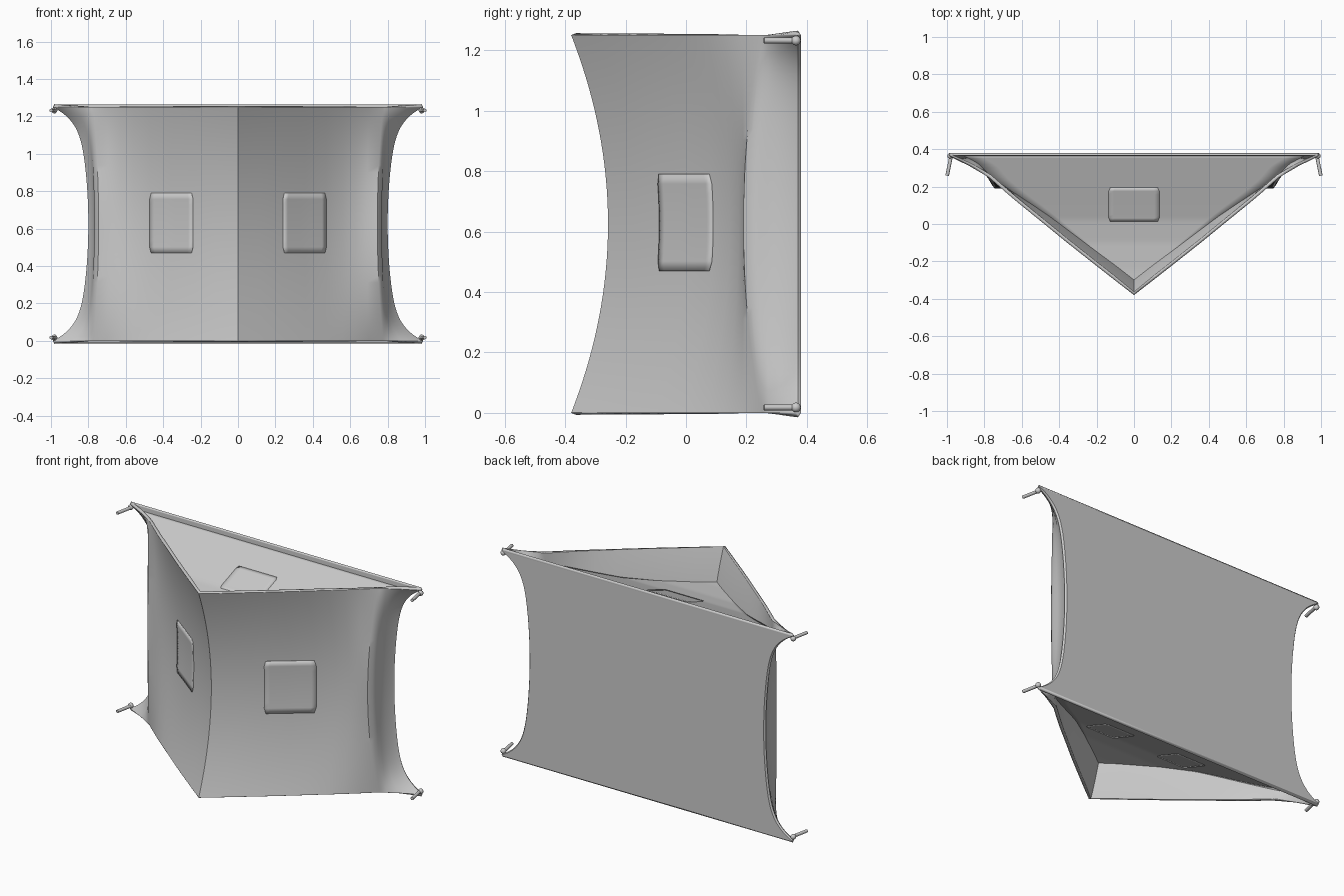
import bpy, bmesh, math
from mathutils import Vector

if "Cube" in bpy.data.objects:
    bpy.data.objects.remove(bpy.data.objects["Cube"])

H = 1.25
# Half cross-section of the stretched shell: (x, y) at mid height and at the rims
MID = [(0, -.258), (.12, -.172), (.24, -.085), (.36, .008), (.47, .09), (.56, .145), (.63, .175),
       (.69, .190), (.745, .190), (.762, .212), (.769, .24), (.767, .27), (.778, .31)]
RIM = [(0, -.38), (.12, -.287), (.24, -.193), (.36, -.098), (.47, -.008), (.56, .065), (.63, .122),
       (.70, .182), (.775, .248), (.785, .254), (.795, .26), (.815, .272), (.88, .31)]
# Depth profile of the sagging end panels: (y, z)
SAG = [(-.40, 1.055), (-.25, 1.06), (-.1, 1.073), (.02, 1.097), (.10, 1.126), (.19, 1.16), (.38, 1.232)]


def lerp_table(table, v):
    for (a, fa), (b, fb) in zip(table, table[1:]):
        if v <= b:
            return fa + (fb - fa) * (v - a) / max(b - a, 1e-6)
    return table[-1][1]


def section(z):
    t = min(1, abs(z - H / 2) / (H / 2))
    k = t * t
    edge = .8 + .07 * k + .12 * t ** 9
    g = (edge - .8) / .19
    pts = []
    for i, ((mx, my), (rx, ry)) in enumerate(zip(MID, RIM)):
        f = g if i >= 12 else k
        pts.append((mx + (rx - mx) * f, my + (ry - my) * f))
    pts += [(edge - .006, .361), (edge, .37), (edge - .008, .38)]
    return pts


def make(name, verts, faces, thick=0, offset=0, angle=35):
    me = bpy.data.meshes.new(name)
    me.from_pydata(verts, [], faces)
    bm = bmesh.new()
    bm.from_mesh(me)
    bmesh.ops.remove_doubles(bm, verts=bm.verts, dist=1e-5)
    bm.to_mesh(me)
    bm.free()
    ob = bpy.data.objects.new(name, me)
    bpy.context.collection.objects.link(ob)
    if thick:
        m = ob.modifiers.new("thickness", 'SOLIDIFY')
        m.thickness, m.offset = thick, offset
    bpy.ops.object.select_all(action='DESELECT')
    bpy.context.view_layer.objects.active = ob
    ob.select_set(True)
    bpy.ops.object.shade_smooth_by_angle(angle=math.radians(angle))
    return ob


def grid(rows, closed=False):
    n = len(rows[0])
    verts = [v for r in rows for v in r]
    faces = []
    for j in range(len(rows) - 1):
        for i in range(n if closed else n - 1):
            k = (i + 1) % n
            faces.append((j * n + i, j * n + k, (j + 1) * n + k, (j + 1) * n + i))
    return verts, faces


# Outer shell: front ridge, two concave walls, side bolsters, flat back with wings
N = 48
rows = []
for j in range(N + 1):
    z = H / 2 * (1 - math.cos(math.pi * j / N))
    half = section(z)
    rows.append([(x, y, z) for x, y in half] + [(-x, y, z) for x, y in reversed(half[1:])])
# counter-clockwise section gives outward normals, so thickness grows inward
make("stretched_shell", *grid(rows, True), thick=.018, offset=-1)


def half_width(y, z):
    pts = section(z)
    for (xa, ya), (xb, yb) in zip(pts, pts[1:]):
        if ya <= y <= yb:
            return xa + (xb - xa) * (y - ya) / max(yb - ya, 1e-6) - .008
    return 0.0


# Sagging end panels, recessed inside the top and bottom rims
for name, flip in (("top_panel", False), ("bottom_panel", True)):
    rows = []
    for j in range(41):
        y = -.312 + (.37 + .312) * j / 40
        z = lerp_table(SAG, y)
        w = max(0.001, half_width(y, z))
        zz = H - z if flip else z
        rows.append([(w * (i / 8 - 1), y, zz) for i in range(17)])
    make(name, *grid(rows), thick=.006)


# Thin patches that follow the surface below them
def patch(name, surf, a0, a1, b0, b1, n=10):
    rows = []
    for j in range(n + 1):
        b = b0 + (b1 - b0) * j / n
        # slightly rounded corners
        inset = .008 if j in (0, n) else 0
        s, e = min(a0, a1) + inset, max(a0, a1) - inset
        rows.append([surf(s + (e - s) * i / n, b) for i in range(n + 1)])
    return make(name, *grid(rows), thick=.010)


def wall(x, z):
    return (x, lerp_table(section(z)[:9], abs(x)), z)


for side, s in (("right", 1), ("left", -1)):
    patch(side + "_wall_patch", wall, .24 * s, .47 * s, .47, .79)
    patch(side + "_bottom_patch", lambda x, y: (x, y, H - lerp_table(SAG, y)),
          .15 * s, .35 * s, .01, .19)
patch("top_patch", lambda x, y: (x, y, lerp_table(SAG, y)), -.135, .135, .015, .195)


# Corner pegs with rounded sockets
for s in (1, -1):
    for z in (.018, H - .018):
        a, b = Vector((.978 * s, .362, z)), Vector((.999 * s, .258, z))
        d = b - a
        bpy.ops.mesh.primitive_cylinder_add(vertices=16, radius=.0095, depth=d.length,
                                            location=(a + b) / 2)
        peg = bpy.context.object
        peg.name = "corner_peg"
        peg.rotation_euler = d.to_track_quat('Z', 'Y').to_euler()
        bpy.ops.object.shade_smooth_by_angle()
        bpy.ops.mesh.primitive_uv_sphere_add(segments=16, ring_count=10, radius=.016,
                                             location=(.982 * s, .364, z))
        bpy.context.object.name = "peg_socket"
        bpy.ops.object.shade_smooth()
